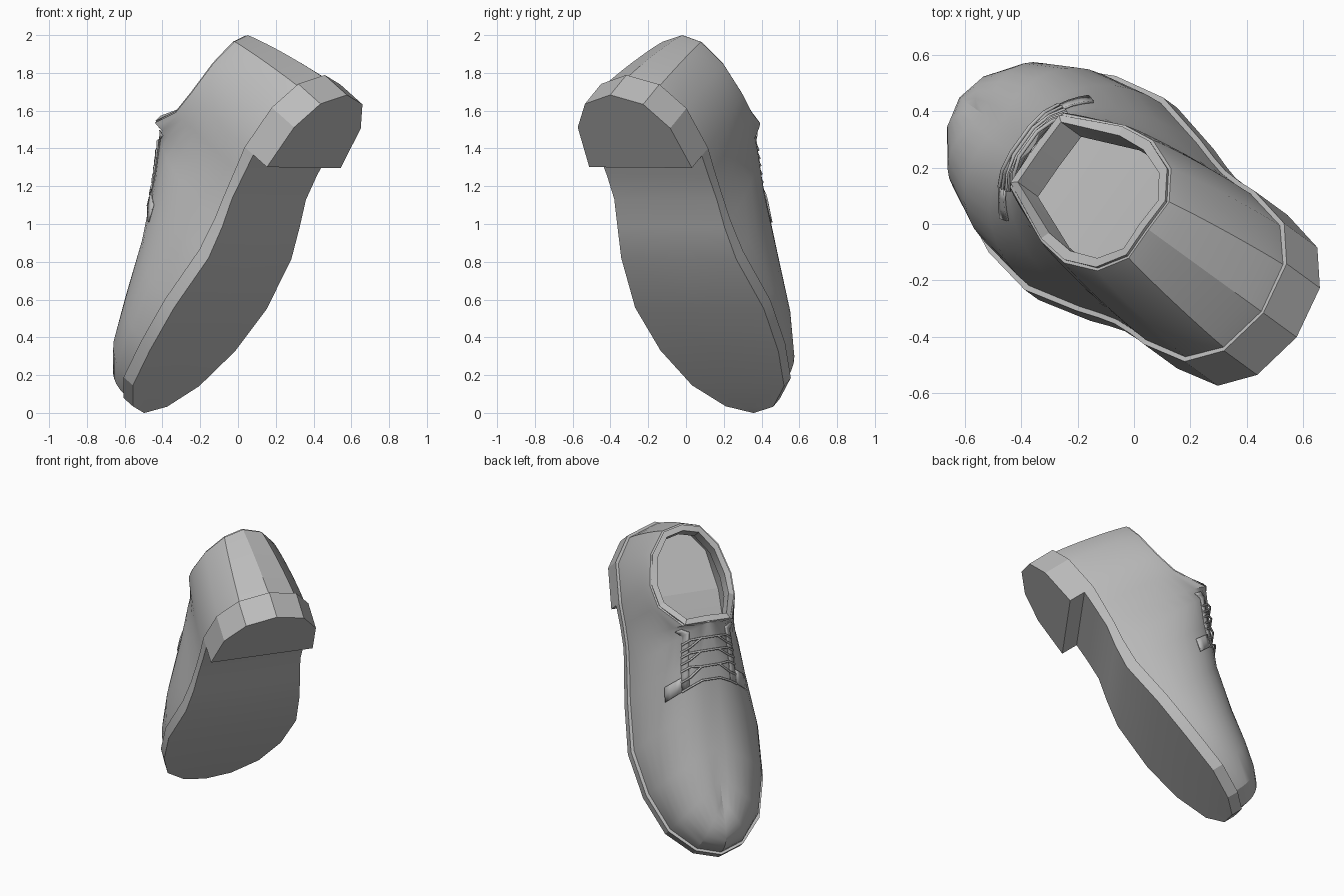
import bpy, bmesh, math
from mathutils import Vector, Matrix

if "Cube" in bpy.data.objects:
    bpy.data.objects.remove(bpy.data.objects["Cube"])

grey = bpy.data.materials.new("plain_grey")
grey.use_nodes = True
grey.diffuse_color = (0.5, 0.5, 0.5, 1)
grey.node_tree.nodes["Principled BSDF"].inputs["Base Color"].default_value = (0.5, 0.5, 0.5, 1)

# The shoe is built flat: x toward the heel, y sideways, z up; then tipped onto its toe.
long_axis = Vector((0.48, -0.339, 0.81)).normalized()
side_axis = Vector((0.59, 0.81, 0)).normalized()
up_axis = long_axis.cross(side_axis).normalized()
side_axis = up_axis.cross(long_axis)
POSE = Matrix((long_axis, side_axis, up_axis)).transposed().to_4x4()
POSE.translation = up_axis * 0.42


def place(obj):
    obj.matrix_world = POSE
    obj.data.materials.append(grey)
    bpy.context.collection.objects.link(obj)


def grid(name, rows, angle=35, mirror=True, thickness=0):
    """Skin rows of points with quads, mirrored across the shoe's middle."""
    bm = bmesh.new()
    verts = [[bm.verts.new(p) for p in row] for row in rows]
    for a, b in zip(verts, verts[1:]):
        for i in range(len(a) - 1):
            bm.faces.new((a[i], a[i + 1], b[i + 1], b[i]))
    bmesh.ops.remove_doubles(bm, verts=bm.verts, dist=0.0005)
    if mirror:
        geom = bm.verts[:] + bm.edges[:] + bm.faces[:]
        bmesh.ops.mirror(bm, geom=geom, axis='Y', merge_dist=0.0005)
    bmesh.ops.recalc_face_normals(bm, faces=bm.faces)
    mesh = bpy.data.meshes.new(name)
    bm.to_mesh(mesh)
    bm.free()
    mesh.shade_smooth()
    mesh.set_sharp_from_angle(angle=math.radians(angle))
    obj = bpy.data.objects.new(name, mesh)
    place(obj)
    if thickness:
        mod = obj.modifiers.new("thickness", 'SOLIDIFY')
        mod.thickness = thickness
        mod.offset = 0


# Sole outline, toe to heel: length, half width, bottom, top
SOLE = [(-.36, 0, .075, .15), (-.31, .155, .065, .14), (-.16, .3, .045, .12),
        (.09, .385, .015, .09), (.38, .42, 0, .075), (.705, .375, 0, .075),
        (.88, .35, .04, .105), (1.03, .335, .085, .14), (1.17, .332, .1, .162),
        (1.3, .335, .11, .18), (1.56, .302, .11, .18), (1.715, .19, .11, .18),
        (1.775, 0, .11, .18)]
# Top end of each column: instep ridge, then collar; last is section roundness
TOPS = [(-.12, 0, .37, .85), (-.06, 0, .39, .88), (.06, 0, .435, 1),
        (.25, 0, .49, 1), (.55, 0, .6, 1.08), (.8, 0, .735, 1),
        (.985, 0, .85, 1.05), (.985, .15, .844, 1.45), (1.15, .25, .71, 1.5),
        (1.3, .265, .68, 1.5), (1.49, .22, .683, 1.6), (1.62, .12, .7, 1.7),
        (1.645, 0, .722, 1.7)]
THROAT = 6


def column(i, t):
    """Point on the upper in column i, t from sole to top."""
    l0, w0, _, u0 = SOLE[i]
    l1, w1, u1, e = TOPS[i]
    l0, w0 = 0.7 + (l0 - 0.7) * 0.985, w0 * 0.95
    c = max(math.cos(t * math.pi / 2), 0) ** e
    s = math.sin(t * math.pi / 2) ** e
    return Vector((l1 + (l0 - l1) * c, w1 + (w0 - w1) * c, u0 + (u1 - u0) * s))


def skin(s, t, side=1, lift=0.0):
    """Point on the upper at a fractional column, lifted off the surface."""
    i = min(int(s), len(SOLE) - 2)
    p = column(i, t).lerp(column(i + 1, t), s - i)
    p += Vector((0, p.y, 0.25)).normalized() * lift
    p.y *= side
    return p


def inset(p, d):
    """Move a collar point toward the middle of the opening."""
    away = Vector((p.x - 1.3, p.y, 0))
    return p - away.normalized() * d


# Sole slab
grid("sole", [[(l, 0, b), (l, w, b), (l, w, t), (l, 0, t)]
              for l, w, b, t in SOLE if l <= 1.3], 25)

# Heel block with a flat front
heel = [[(l, 0, 0), (l, w, 0), (l, w, t), (l, 0, t)]
        for l, w, b, t in SOLE if l >= 1.3]
grid("heel", [[(1.3, 0, .18)] * 4] + heel, 15)

# Hollow upper, ending in a turned-in edge just under the collar
STEPS = 10
rows = []
for i in range(len(SOLE)):
    end = 0.9 if i > THROAT else 1
    row = [column(i, end * k / STEPS) for k in range(STEPS + 1)]
    row.append(inset(row[-1], 0.022) if i > THROAT else row[-1].copy())
    rows.append(row)
grid("upper", rows, 28)

# Collar lip, open down to the insole
rows = []
for i in range(THROAT, len(SOLE)):
    rim = Vector(TOPS[i][:3])
    lining = inset(rim, 0.044)
    rows.append([inset(column(i, 0.86), 0.016), inset(rim, 0.006), lining,
                 lining - Vector((0, 0, 0.11))])
grid("collar", rows, 25)

# Facings beside the laces, and the small side tabs
for side, word in ((1, "left"), (-1, "right")):
    facing = [[skin(4.5 + k * 0.3, t, side, 0.003) for t in (0.68, 0.72, 0.76)]
              for k in range(8)]
    grid(word + "_lace_facing", facing, 35, False, 0.006)
    tab = [[skin(s, t, side, 0.006) for t in (0.5, 0.56, 0.62, 0.68)]
           for s in (4.5, 4.65, 4.8)]
    grid(word + "_side_tab", tab, 35, False, 0.008)


# Laces
def lace(name, s0, s1):
    curve = bpy.data.curves.new(name, 'CURVE')
    curve.dimensions = '3D'
    curve.bevel_depth = 0.007
    curve.bevel_resolution = 1
    curve.use_fill_caps = True
    spline = curve.splines.new('POLY')
    mid = (s0 + s1) / 2
    path = [(s0, .68, -1, .008), (s0, .78, -1, .014), (mid, .9, -1, .016),
            (mid, .9, 1, .016), (s1, .78, 1, .014), (s1, .68, 1, .008)]
    spline.points.add(len(path) - 1)
    for point, args in zip(spline.points, path):
        point.co = (*skin(*args), 1)
    place(bpy.data.objects.new(name, curve))


lace("lace_bar", 4.5, 4.5)
for k in range(3):
    low = 4.7 + k * 0.4
    lace("lace_rising", low, low + 0.22)
    lace("lace_falling", low + 0.22, low)
